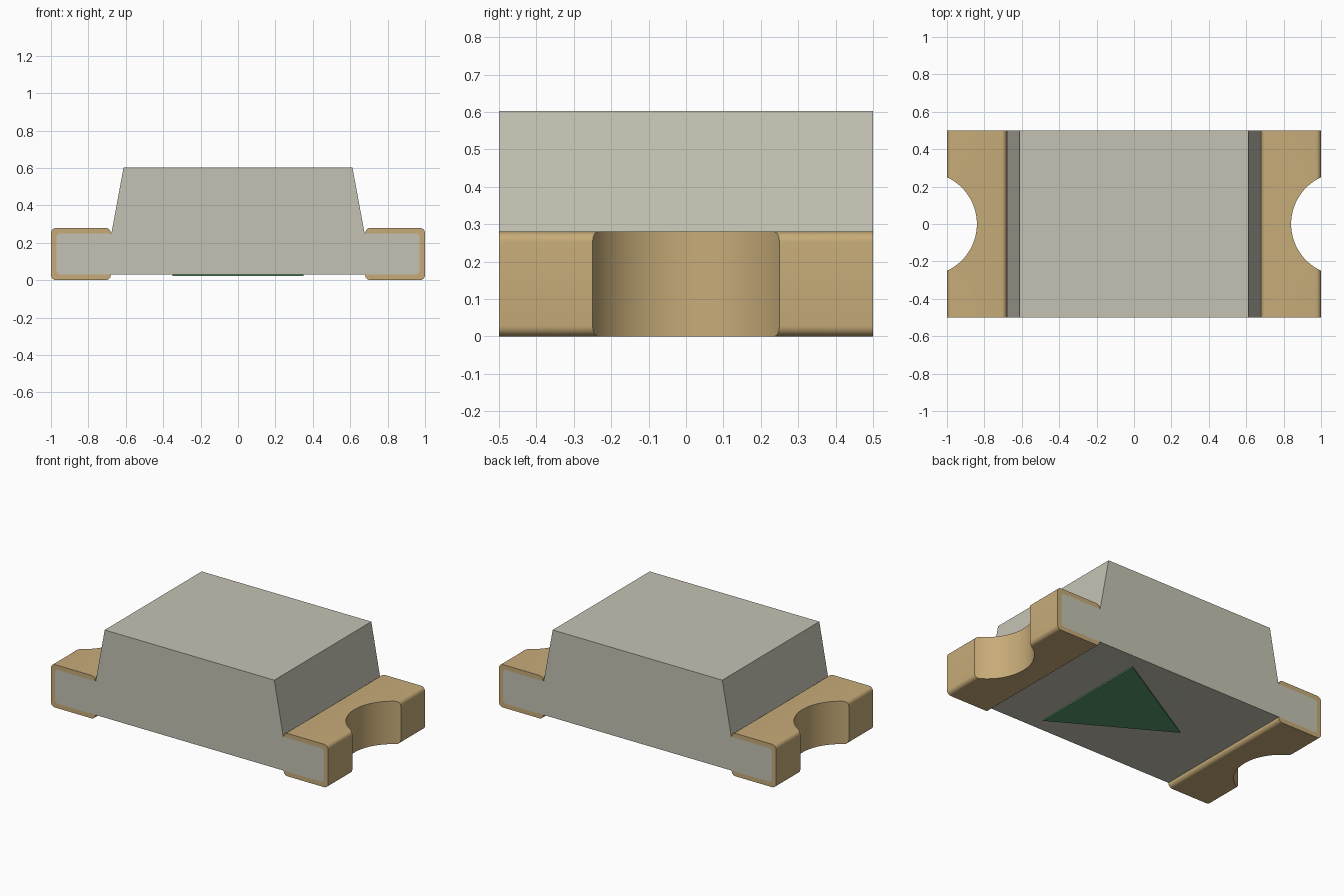
import bpy, bmesh, math

if "Cube" in bpy.data.objects:
    bpy.data.objects.remove(bpy.data.objects["Cube"], do_unlink=True)


def material(name, rgb):
    m = bpy.data.materials.new(name)
    m.use_nodes = True
    color = (*rgb, 1.0)
    m.diffuse_color = color
    m.node_tree.nodes["Principled BSDF"].inputs["Base Color"].default_value = color
    return m


resin = material("warm grey resin", (0.56, 0.545, 0.455))
gold = material("pale gold", (0.57, 0.41, 0.19))
green = material("dark green", (0.10, 0.32, 0.15))


def prism(name, outline, start, sweep, mat):
    """Extrude a closed outline of 3D points from the start offset along the sweep."""
    bm = bmesh.new()
    face = bm.faces.new([bm.verts.new([p[i] + start[i] for i in range(3)]) for p in outline])
    grown = bmesh.ops.extrude_face_region(bm, geom=[face])
    moved = [v for v in grown["geom"] if isinstance(v, bmesh.types.BMVert)]
    bmesh.ops.translate(bm, verts=moved, vec=sweep)
    bmesh.ops.recalc_face_normals(bm, faces=bm.faces)
    mesh = bpy.data.meshes.new(name)
    bm.to_mesh(mesh)
    bm.free()
    mesh.materials.append(mat)
    ob = bpy.data.objects.new(name, mesh)
    bpy.context.collection.objects.link(ob)
    return ob


def along_y(name, profile, half, mat):
    return prism(name, [(x, 0, z) for x, z in profile], (0, -half, 0), (0, 2 * half, 0), mat)


def arc(cx, cz, r, a0, steps=6):
    return [(cx + r * math.cos(a), cz + r * math.sin(a))
            for a in (math.radians(a0 + 90 * i / steps) for i in range(steps + 1))]


def rounded_box(x0, x1, z0, z1, r):
    return (arc(x1 - r, z1 - r, r, 0) + arc(x0 + r, z1 - r, r, 90)
            + arc(x0 + r, z0 + r, r, 180) + arc(x1 - r, z0 + r, r, 270))


def notch(side, radius):
    """Upright cylinder that bites into one end."""
    ring = [(side * 1.115 + radius * math.cos(a), radius * math.sin(a), 0)
            for a in (math.tau * i / 96 for i in range(96))]
    ob = prism("notch_cutter", ring, (0, 0, -0.2), (0, 0, 1), gold)
    ob.hide_render = True
    return ob


def activate(ob):
    bpy.ops.object.select_all(action='DESELECT')
    ob.select_set(True)
    bpy.context.view_layer.objects.active = ob


def cut(ob, cutter):
    mod = ob.modifiers.new("cut", 'BOOLEAN')
    mod.operation = 'DIFFERENCE'
    mod.solver = 'EXACT'
    mod.object = cutter
    activate(ob)
    bpy.ops.object.modifier_apply(modifier=mod.name)
    bpy.data.objects.remove(cutter, do_unlink=True)


NOTCH, PLATING = 0.275, 0.03

# Body: thin base with rounded ends and a tapered block on top
right_half = arc(0.95, 0.05, 0.02, 270) + arc(0.95, 0.23, 0.02, 0)
right_half += [(0.677, 0.25), (0.612, 0.602)]
profile = right_half + [(-x, z) for x, z in reversed(right_half)]


def make_body(name, half):
    ob = along_y(name, profile, half, resin)
    for side in (1, -1):
        cut(ob, notch(side, NOTCH + PLATING))
    return ob


body = make_body("body", 0.5)

# Terminals: plated ends wrapping the base, with a round notch each
terminal = along_y("terminals", rounded_box(0.68, 1.0, 0.0, 0.28, 0.028), 0.5, gold)
body_cutter = make_body("body_cutter", 0.6)
body_cutter.hide_render = True
cut(terminal, body_cutter)
cut(terminal, notch(1, NOTCH))
mirror = terminal.modifiers.new("mirror", 'MIRROR')
mirror.use_axis = (True, False, False)
activate(terminal)
bpy.ops.object.modifier_apply(modifier=mirror.name)

# Polarity mark: thin triangle under the base
triangle = [(-0.35, 0, 0), (0.35, -0.405, 0), (0.35, 0.405, 0)]
prism("polarity_mark", triangle, (0, 0, 0.022), (0, 0, 0.0085), green)

for ob in (body, terminal):
    activate(ob)
    bpy.ops.object.shade_smooth_by_angle(angle=math.radians(30))
